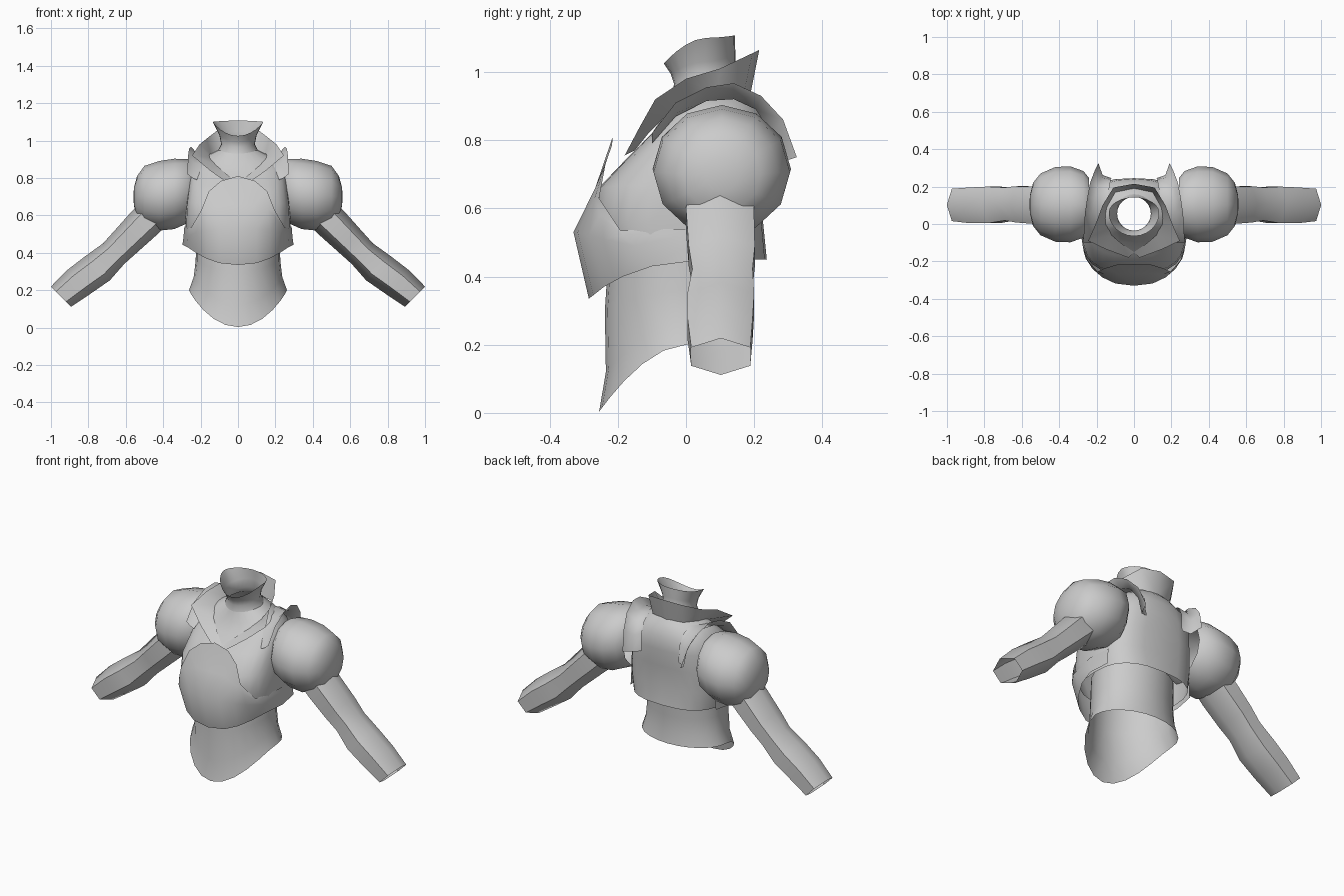
import bpy, bmesh, math

grey = bpy.data.materials.new("plain_grey")
grey.diffuse_color = (0.6, 0.6, 0.6, 1)


def skin(name, rows, closed=False):
    """Bridge rows of points into a sheet or tube and mirror it across x = 0."""
    bm = bmesh.new()
    grid = [[bm.verts.new(p) for p in row] for row in rows]
    n = len(rows[0])
    for a, b in zip(grid, grid[1:]):
        for i in range(n if closed else n - 1):
            j = (i + 1) % n
            bm.faces.new((a[i], a[j], b[j], b[i]))
    bmesh.ops.remove_doubles(bm, verts=bm.verts, dist=0.0001)
    bmesh.ops.recalc_face_normals(bm, faces=bm.faces)
    me = bpy.data.meshes.new(name)
    bm.to_mesh(me)
    bm.free()
    me.materials.append(grey)
    for p in me.polygons:
        p.use_smooth = True
    me.set_sharp_from_angle(angle=math.radians(60))
    ob = bpy.data.objects.new(name, me)
    bpy.context.collection.objects.link(ob)
    mod = ob.modifiers.new("mirror", 'MIRROR')
    mod.use_clip = True
    mod.merge_threshold = 0.002
    return ob


def half_ring(hx, yf, yb, zf, zs, zb, yc=0.0, p=1.0, n=12):
    """Half an oval from front to back; p below 1 makes it squarer."""
    pts = []
    for i in range(n + 1):
        t = math.pi * i / n
        s, c = abs(math.sin(t)), math.cos(t)
        k = abs(c) ** p
        y = yc + ((yf if c > 0 else yb) - yc) * k
        z = zs + ((zf if c > 0 else zb) - zs) * abs(c) ** 1.8
        pts.append((hx * s ** p if 0 < i < n else 0, y, z))
    return pts


# abdomen with pointed front hem
skin("abdomen", [half_ring(*r) for r in (
    (.225, -.225, .18, .50, .50, .50),
    (.226, -.238, .17, .30, .36, .36),
    (.237, -.235, .17, .12, .27, .27),
    (.262, -.255, .18, .003, .20, .20))])

# torso shell running up to the neck
skin("torso", [half_ring(*r) for r in (
    (.272, -.240, .237, .45, .45, .45, 0, .75),
    (.282, -.268, .226, .57, .55, .56, 0, .65),
    (.276, -.256, .235, .66, .67, .68, 0, .65),
    (.262, -.170, .245, .75, .78, .78, .03, .7),
    (.245, -.100, .240, .82, .86, .86, .05, .8),
    (.190, -.060, .210, .88, .91, .92, .06),
    (.105, -.042, .160, .93, .95, .97, .06))])
skin("neck", [half_ring(*r) for r in (
    (.105, -.042, .160, .93, .95, .97, .06),
    (.090, -.035, .145, .965, .98, 1.0, .055),
    (.100, -.045, .145, .995, 1.03, 1.05, .055),
    (.135, -.065, .143, 1.025, 1.10, 1.107, .06))])

# breastplate: each column runs hem, bulge, upper, rim
columns = (
    ((0, -.285, .335), (0, -.33, .53), (0, -.266, .66), (0, -.215, .81)),
    ((.10, -.272, .345), (.10, -.318, .53), (.09, -.266, .66), (.09, -.217, .785)),
    ((.17, -.240, .37), (.17, -.285, .52), (.16, -.268, .63), (.155, -.236, .73)),
    ((.225, -.185, .40), (.222, -.24, .51), (.208, -.25, .58), (.195, -.255, .63)),
    ((.27, -.10, .43), (.268, -.15, .49), (.258, -.185, .52), (.25, -.192, .535)),
    ((.297, 0, .443), (.292, -.01, .48), (.288, -.02, .52), (.287, -.02, .54)),
    ((.28, .12, .45), (.278, .12, .48), (.276, .12, .52), (.275, .12, .54)))
skin("breastplate", columns)

# open collar with pointed lapels: inner and outer edge pairs
skin("collar", (
    ((0, .190, .94), (0, .215, 1.065)),
    ((.10, .170, .94), (.11, .195, 1.055)),
    ((.145, .090, .93), (.168, .10, 1.01)),
    ((.15, .010, .91), (.205, .00, .98)),
    ((.12, -.060, .87), (.245, -.09, .92)),
    ((.06, -.110, .82), (.15, -.135, .84)),
    ((0, -.150, .77), (.03, -.180, .755))))

# shoulder flaps rising off the torso and ending in a point behind
skin("shoulder_flap", (
    ((.22, -.10, .79), (.245, -.10, .80), (.27, -.10, .82)),
    ((.19, -.03, .87), (.235, -.03, .88), (.268, -.03, .91)),
    ((.165, .06, .915), (.225, .06, .915), (.262, .06, .955)),
    ((.14, .15, .925), (.21, .14, .92), (.25, .14, .967)),
    ((.13, .205, .90), (.195, .205, .89), (.235, .22, .93)),
    ((.125, .238, .84), (.18, .25, .82), (.21, .285, .86)),
    ((.12, .245, .74), (.168, .262, .73), (.19, .325, .75))))


def oval(cx, cy, cz, ry, rn, nx, nz, sides):
    """Ring across y and the in-plane normal (nx, nz)."""
    out = []
    for i in range(sides):
        a = 2 * math.pi * i / sides
        c, s = math.cos(a) * rn, math.sin(a) * ry
        out.append((cx + c * nx, cy + s, cz + c * nz))
    return out


# puffed sleeves
skin("puff_sleeve", [oval(x, .105, z, ry, rz, 0, 1, 12) for x, z, ry, rz in (
    (.24, .73, .14, .15), (.27, .73, .178, .172), (.34, .715, .203, .188),
    (.42, .705, .200, .186), (.50, .705, .165, .160),
    (.54, .70, .115, .110), (.556, .70, .05, .05), (.56, .70, 0, 0))], True)

# six-sided arms, open at the wrist
d = math.sqrt(0.5)
skin("arm", [oval(x, y, z, ry, rn, d, d, 6) for x, y, z, ry, rn in (
    (.43, .10, .63, .113, .092), (.50, .10, .56, .115, .092),
    (.60, .105, .46, .112, .084), (.665, .107, .395, .102, .079),
    (.75, .102, .318, .113, .092), (.85, .10, .245, .110, .089),
    (.947, .102, .165, .100, .076))], True)
